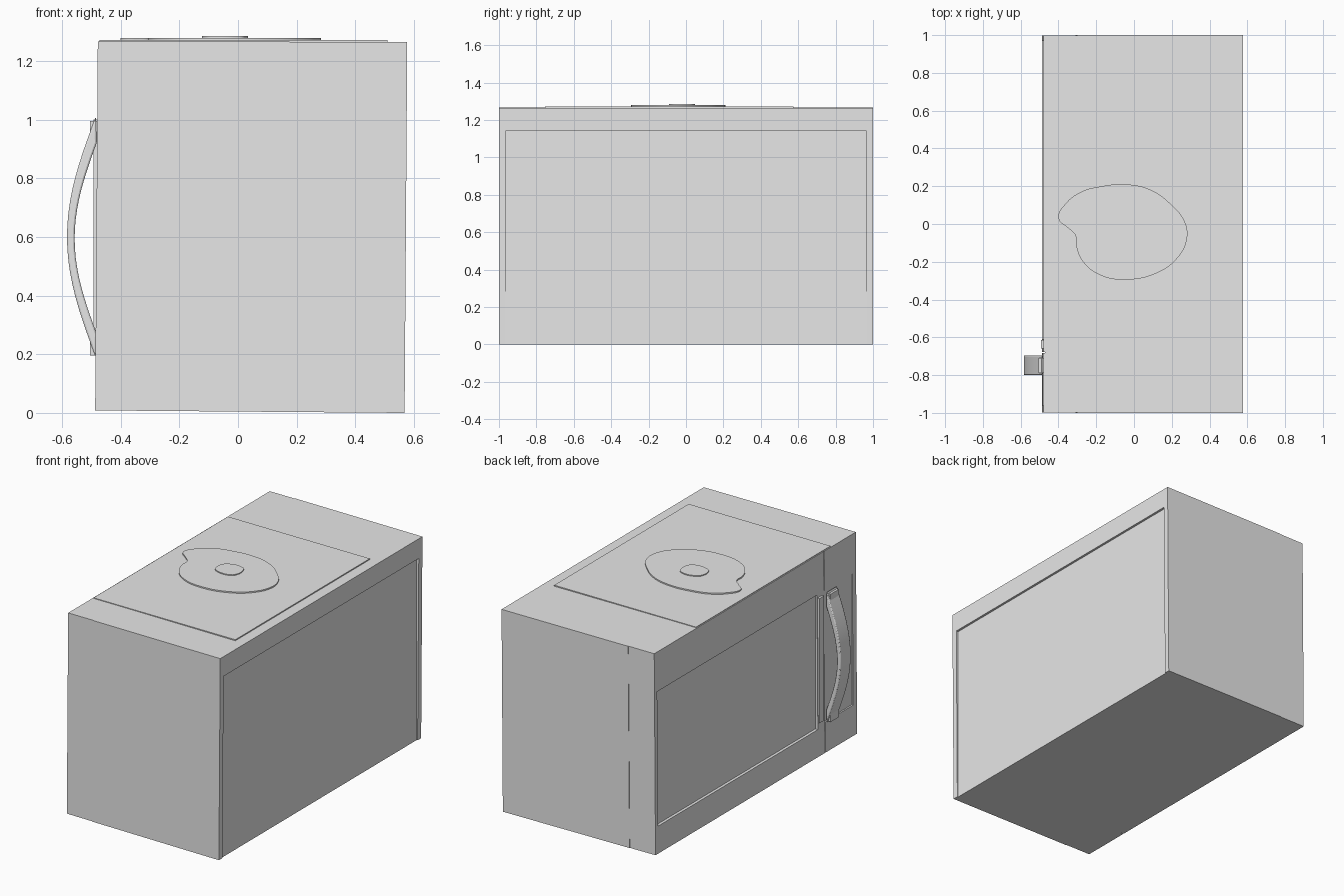
import bpy
import bmesh
import math

cube = bpy.data.objects.get("Cube")
if cube:
    bpy.data.objects.remove(cube, do_unlink=True)

grey = bpy.data.materials.new("appliance_grey")
grey.use_nodes = True
grey.diffuse_color = (0.8, 0.8, 0.8, 1)
grey.node_tree.nodes["Principled BSDF"].inputs["Base Color"].default_value = (0.8, 0.8, 0.8, 1)


def add_mesh(name, bm):
    bmesh.ops.recalc_face_normals(bm, faces=bm.faces)
    mesh = bpy.data.meshes.new(name)
    bm.to_mesh(mesh)
    bm.free()
    mesh.materials.append(grey)
    obj = bpy.data.objects.new(name, mesh)
    bpy.context.collection.objects.link(obj)
    return obj


def box(name, x, y, z):
    bm = bmesh.new()
    bmesh.ops.create_cube(bm, size=1)
    for v in bm.verts:
        v.co = [lo + (c + 0.5) * (hi - lo) for c, (lo, hi) in zip(v.co, (x, y, z))]
    return add_mesh(name, bm)


def lean(obj):
    """Give the case its slight backward lean."""
    for v in obj.data.vertices:
        low = 1 - v.co.z / 1.265
        v.co.z += 0.008 * low * (0.575 - v.co.x) - 0.003 * (v.co.x > 0) * (1 - low)
        v.co.x -= 0.009 * low


def cut(obj, name, x, y, z):
    cutter = box(name, x, y, z)
    cutter.hide_render = True
    mod = obj.modifiers.new(name, 'BOOLEAN')
    mod.operation = 'DIFFERENCE'
    mod.solver = 'EXACT'
    mod.object = cutter
    bpy.context.view_layer.objects.active = obj
    bpy.ops.object.modifier_apply(modifier=name)
    bpy.data.objects.remove(cutter, do_unlink=True)


def plate(name, points, z, thickness):
    """Flat raised plate with a smooth closed outline."""
    curve = bpy.data.curves.new(name, 'CURVE')
    curve.dimensions = '2D'
    curve.fill_mode = 'BOTH'
    curve.extrude = thickness / 2
    curve.resolution_u = 5
    spline = curve.splines.new('BEZIER')
    spline.bezier_points.add(len(points) - 1)
    for p, (x, y) in zip(spline.bezier_points, points):
        p.co = (x, y, 0)
        p.handle_left_type = p.handle_right_type = 'AUTO'
    spline.use_cyclic_u = True
    curve.materials.append(grey)
    obj = bpy.data.objects.new(name, curve)
    obj.location.z = z + thickness / 2
    bpy.context.collection.objects.link(obj)


# Case with recessed back panel
case = box("case", (-0.30, 0.577), (-1, 1), (0, 1.267))
lean(case)
cut(case, "panel_cutter", (0.562, 0.8), (-0.965, 0.965), (-0.1, 1.14))

# Door slab, with a sunken window and a slit beside the controls
door = box("door", (-0.478, -0.30), (-0.997, 0.997), (0, 1.267))
lean(door)
cut(door, "window_cutter", (-0.7, -0.468), (-0.61, 0.97), (0.18, 1.02))
cut(door, "slit_cutter", (-0.7, -0.472), (-0.684, -0.678), (-0.1, 1.4))
cut(door, "controls_cutter", (-0.7, -0.476), (-0.96, -0.684), (0.2, 1.02))

# Upright trim beside the window
box("window_trim", (-0.493, -0.47), (-0.66, -0.615), (0.22, 1.0))

# Bowed handle: crescent profile swept across its width
steps = 20
arc = [i / steps for i in range(steps + 1)]
profile = [(-0.485 - 0.098 * math.sin(math.pi * t), 0.19 + 0.82 * t) for t in arc]
profile += [(-0.482 - 0.075 * math.sin(math.pi * t), 0.27 + 0.65 * t) for t in reversed(arc)]
bm = bmesh.new()
face = bm.faces.new([bm.verts.new((x, -0.80, z)) for x, z in profile])
side = bmesh.ops.extrude_face_region(bm, geom=[face])["geom"]
bmesh.ops.translate(bm, vec=(0, 0.105, 0), verts=[g for g in side if isinstance(g, bmesh.types.BMVert)])
handle = add_mesh("handle", bm)
bevel = handle.modifiers.new("soft_edges", 'BEVEL')
bevel.width = 0.006
bevel.segments = 2
bpy.context.view_layer.objects.active = handle
handle.select_set(True)
bpy.ops.object.shade_smooth_by_angle(angle=math.radians(40))

# Handle mounts
for name, z in (("lower_handle_mount", 0.23), ("upper_handle_mount", 0.96)):
    box(name, (-0.505, -0.46), (-0.79, -0.71), (z - 0.035, z + 0.035))

# Raised sheet and patch on the top
box("top_sheet", (-0.472, 0.51), (-0.755, 0.575), (1.25, 1.271))
outline = [(-0.40, 0.03), (-0.36, 0.11), (-0.28, 0.17), (-0.17, 0.20), (-0.04, 0.21),
           (0.09, 0.18), (0.20, 0.10), (0.27, 0.01), (0.28, -0.08), (0.23, -0.18),
           (0.12, -0.26), (-0.05, -0.295), (-0.18, -0.27), (-0.27, -0.20),
           (-0.305, -0.12), (-0.31, -0.06), (-0.35, -0.02)]
plate("top_patch", outline, 1.27, 0.009)
square = [(-0.115, -0.06), (-0.115, 0.01), (-0.09, 0.035), (0.005, 0.04),
          (0.025, 0.02), (0.025, -0.06), (0.005, -0.08), (-0.09, -0.08)]
plate("patch_centre", square, 1.278, 0.007)
